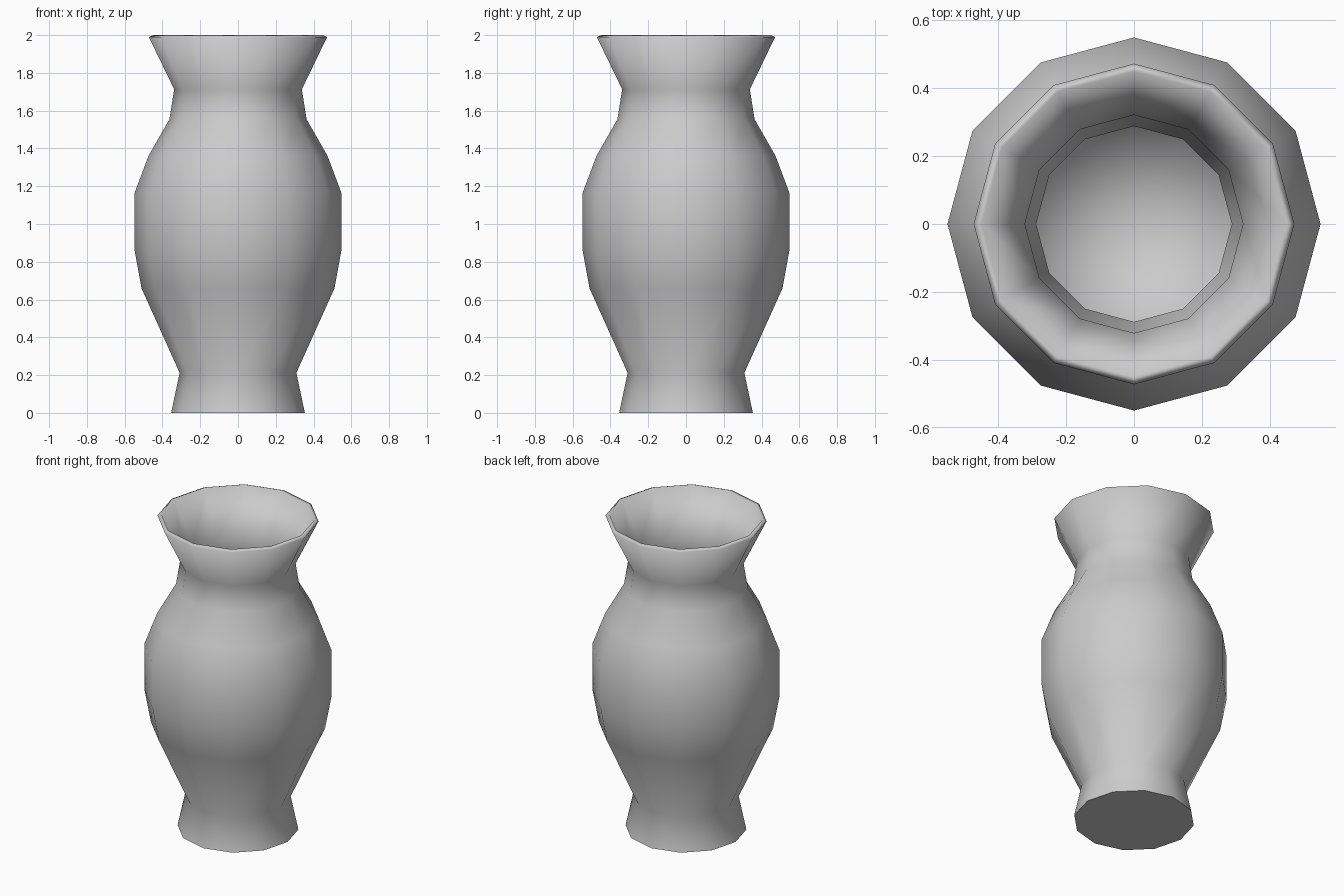
import bpy, bmesh
from math import sin, cos, tau

if "Cube" in bpy.data.objects:
    bpy.data.objects.remove(bpy.data.objects["Cube"])

SIDES = 12

# Wall profile (radius, height): outside going up, over the rim, inside going down
outer = [(0.354, 0), (0.309, 0.212), (0.511, 0.66), (0.549, 0.87), (0.549, 1.16),
         (0.474, 1.36), (0.363, 1.555), (0.338, 1.713), (0.472, 1.99)]
inner = [(0.449, 2.0), (0.321, 1.718), (0.343, 1.563), (0.455, 1.352), (0.528, 1.155),
         (0.528, 0.873), (0.491, 0.666), (0.288, 0.215), (0.33, 0.02)]

bm = bmesh.new()


def ring(r, z):
    return [bm.verts.new((r * cos(tau * i / SIDES), r * sin(tau * i / SIDES), z))
            for i in range(SIDES)]


# Turned wall
rings = [ring(r, z) for r, z in outer + inner]
for a, b in zip(rings, rings[1:]):
    for i in range(SIDES):
        j = (i + 1) % SIDES
        bm.faces.new((a[i], a[j], b[j], b[i]))

# Inside floor as a fan, so that it shades softly
centre = bm.verts.new((0, 0, 0.02))
for i in range(SIDES):
    bm.faces.new((rings[-1][i], rings[-1][(i + 1) % SIDES], centre))
for f in bm.faces:
    f.smooth = True

# Flat underside
base = bm.faces.new(rings[0][::-1])
base.smooth = False

bmesh.ops.recalc_face_normals(bm, faces=bm.faces)
mesh = bpy.data.meshes.new("vase")
bm.to_mesh(mesh)
bm.free()
bpy.context.collection.objects.link(bpy.data.objects.new("vase", mesh))
